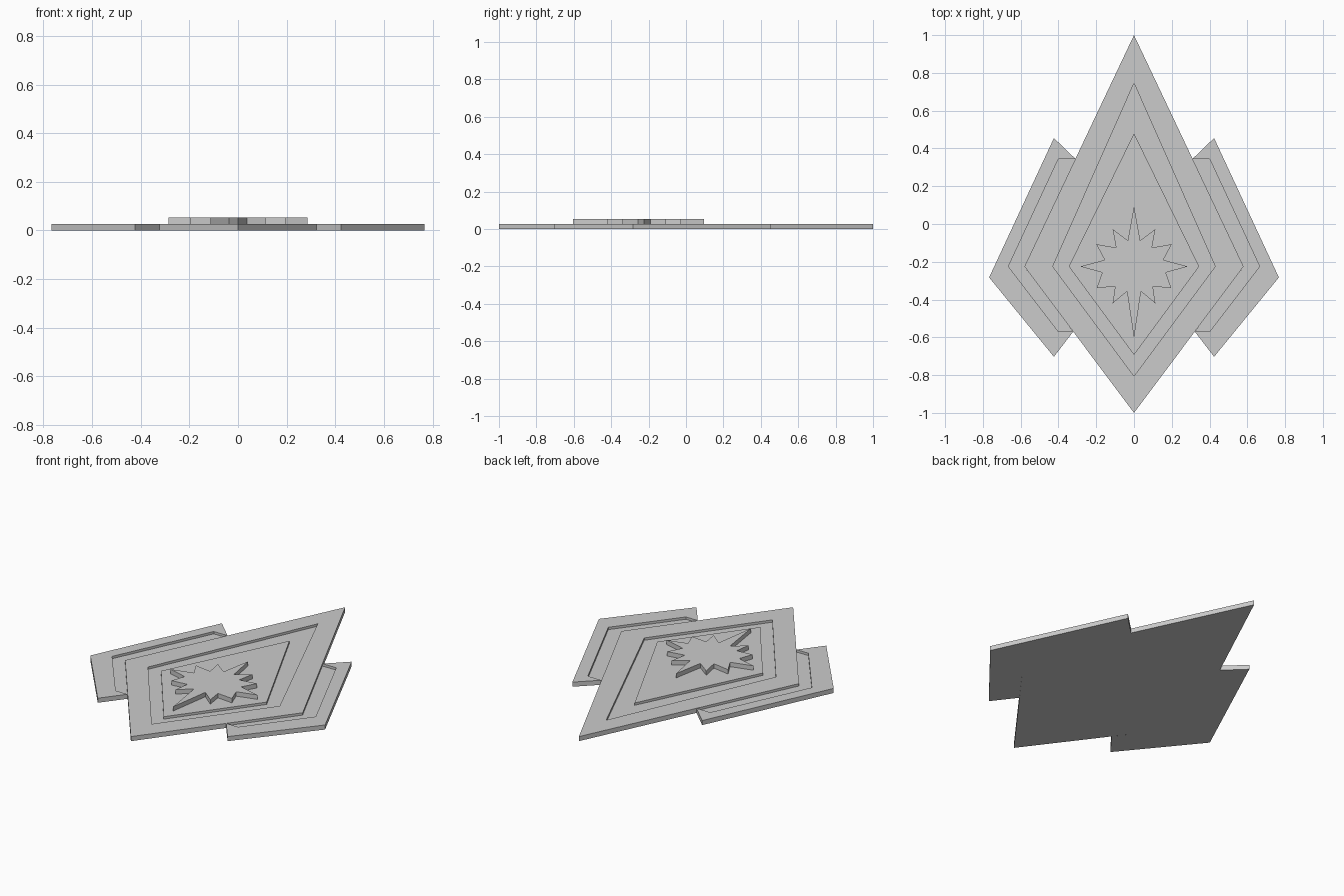
import bpy, bmesh

if "Cube" in bpy.data.objects:
    bpy.data.objects.remove(bpy.data.objects["Cube"])

TOP, FLOOR, STAR_TOP = 0.027, 0.013, 0.053
MID = -0.225


def stepped(name, levels, open_side=False, base=True):
    """Bridge counter-clockwise outlines (points, z) in order and cap the ends.
    open_side leaves out the walls next to the last point."""
    bm = bmesh.new()
    loops = [[bm.verts.new((x, y, z)) for x, y in pts] for pts, z in levels]
    n = len(loops[0])
    for a, b in zip(loops, loops[1:]):
        for i in range(n - 2 if open_side else n):
            j = (i + 1) % n
            bm.faces.new((a[i], a[j], b[j], b[i]))
    if base:
        bm.faces.new(loops[0][::-1])
    bm.faces.new(loops[-1])
    bmesh.ops.remove_doubles(bm, verts=bm.verts[:], dist=1e-5)
    loose = [v for v in bm.verts if not v.link_faces]
    bmesh.ops.delete(bm, geom=loose, context='VERTS')
    mesh = bpy.data.meshes.new(name)
    bm.to_mesh(mesh)
    bm.free()
    obj = bpy.data.objects.new(name, mesh)
    bpy.context.collection.objects.link(obj)
    return obj


def kite(half_width, top, bottom):
    return [(half_width, MID), (0, top), (-half_width, MID), (0, bottom)]


# Main kite plate: rim, sunken channel, raised centre
rim, channel, centre = kite(0.58, 1, -1), kite(0.43, 0.745, -0.805), kite(0.345, 0.48, -0.693)
stepped("main_plate", [(rim, 0), (rim, TOP), (channel, TOP), (channel, FLOOR),
                       (centre, FLOOR), (centre, TOP)])

# Side wings with a sunken panel, butting against the main plate
low, high, corner = (0.322, -0.57), (0.31, 0.345), (0.58, MID)
outer = [low, (0.424, -0.703), (0.767, -0.283), (0.424, 0.455), high, corner]
inner = [low, (0.40, -0.57), (0.665, MID), (0.40, 0.345), high, corner]
wing = stepped("side_wings", [(outer, 0), (outer, TOP), (inner, TOP), (inner, FLOOR)],
               open_side=True)
mirror = wing.modifiers.new("mirror", 'MIRROR')
mirror.use_mirror_merge = False

# Raised twelve-pointed star: right half listed from bottom to top, then mirrored
half = [(0.037, -0.357), (0.113, -0.42), (0.10, -0.33), (0.198, -0.34), (0.168, -0.257),
        (0.285, MID), (0.155, -0.19), (0.2, -0.107), (0.095, -0.125), (0.113, -0.027),
        (0.033, -0.087)]
star = [(0, -0.605)] + half + [(0, 0.095)] + [(-x, y) for x, y in reversed(half)]
stepped("star", [(star, TOP), (star, STAR_TOP)], base=False)
